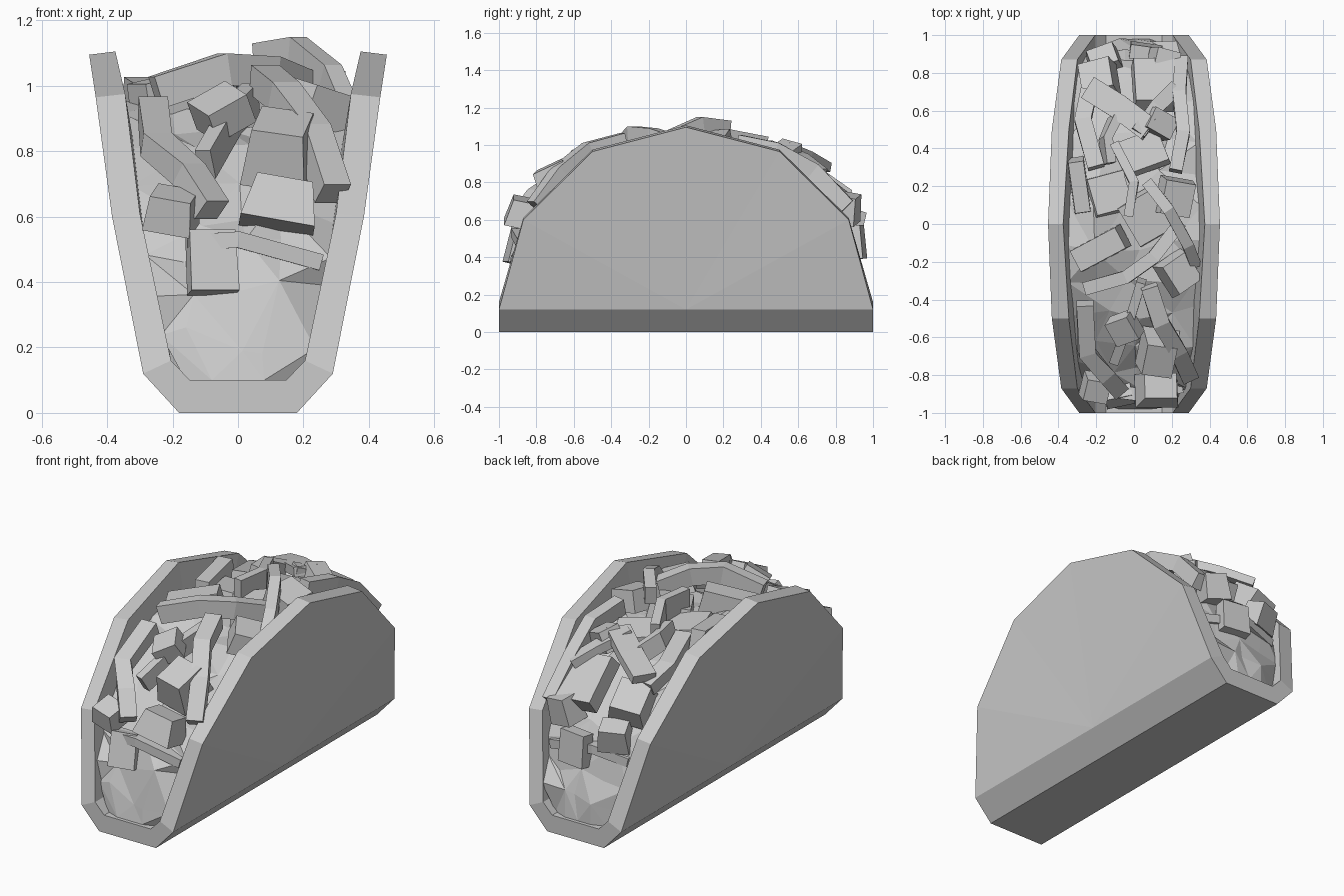
import bpy, bmesh, math, random
from mathutils import Vector, Matrix, Euler

random.seed(11)
cube = bpy.data.objects.get("Cube")
if cube:
    bpy.data.objects.remove(cube, do_unlink=True)

grey = bpy.data.materials.new("plain grey")
grey.use_nodes = True
tone = (0.6, 0.6, 0.6, 1)
grey.diffuse_color = tone
grey.node_tree.nodes["Principled BSDF"].inputs["Base Color"].default_value = tone


def finish(name, bm):
    bmesh.ops.recalc_face_normals(bm, faces=bm.faces[:])
    mesh = bpy.data.meshes.new(name)
    bm.to_mesh(mesh)
    bm.free()
    mesh.materials.append(grey)
    obj = bpy.data.objects.new(name, mesh)
    bpy.context.collection.objects.link(obj)


# Folded shell: (y, z, outer x, inner x) along the front half of the rim
half_rim = [(-1, .12, .29, .205), (-.87, .6, .385, .3), (-.5, .965, .435, .345), (0, 1.095, .455, .375)]
rim = half_rim + [(-y, z, a, b) for y, z, a, b in reversed(half_rim[:-1])]


def inner_height(y, z):
    return .16 if abs(y) == 1 else z + .01


def build_shell():
    bm = bmesh.new()
    ends = {}
    for side in (-1, 1):
        outer = [bm.verts.new((side * a, y, z)) for y, z, a, b in rim]
        inner = [bm.verts.new((side * b, y, inner_height(y, z))) for y, z, a, b in rim]
        for row, centre in ((outer, (side * .29, 0, .12)), (inner, (side * .205, 0, .16))):
            hub = bm.verts.new(centre)
            for p, q in zip(row, row[1:]):
                bm.faces.new((hub, p, q))
        for i in range(len(rim) - 1):
            bm.faces.new((outer[i], outer[i + 1], inner[i + 1], inner[i]))
        base = [bm.verts.new((side * .18, y, 0)) for y in (-1, 1)]
        floor = [bm.verts.new((side * .147, y, .1)) for y in (-1, 1)]
        # slanted lower edges, outside and inside
        bm.faces.new((outer[0], outer[-1], base[1], base[0]))
        bm.faces.new((inner[0], inner[-1], floor[1], floor[0]))
        for e in (0, 1):
            bm.faces.new((outer[-e], inner[-e], floor[e], base[e]))
        ends[side] = base, floor
    (bl, fl), (br, fr) = ends[-1], ends[1]
    bm.faces.new((bl[0], bl[1], br[1], br[0]))
    bm.faces.new((fl[0], fl[1], fr[1], fr[0]))
    for e in (0, 1):
        bm.faces.new((bl[e], br[e], fr[e], fl[e]))
    finish("shell", bm)


# Faceted filling that follows the rim and runs into the walls
def half_width(z):
    return .16 + (z - .1) * .9 if z < .16 else .225 + (z - .16) * .175


def build_filling():
    bm = bmesh.new()
    half = [(-.98, .1), (-.97, .22), (-.92, .36), (-.86, .5), (-.78, .61),
            (-.64, .73), (-.48, .83), (-.3, .89), (-.12, .92)]
    path = half + [(-y, z) for y, z in reversed(half)]
    rows = []
    for y, z in path:
        wob = 0 if z == .1 else .045
        row = []
        for u in (-1, -.5, 0, .5, 1):
            wall = abs(u) == 1
            x = u * half_width(z) + (0 if wall else random.uniform(-wob, wob))
            row.append(bm.verts.new((x, y * (.97 if wall else 1) + random.uniform(-wob, wob) * .8,
                                     z + random.uniform(-wob, wob))))
        rows.append(row)
    for j, (r, s) in enumerate(zip(rows, rows[1:])):
        for i in range(4):
            # alternate diagonals make the crumbly facets
            if (i + j) % 2:
                bm.faces.new((r[i], r[i + 1], s[i + 1]))
                bm.faces.new((r[i], s[i + 1], s[i]))
            else:
                bm.faces.new((r[i], r[i + 1], s[i]))
                bm.faces.new((r[i + 1], s[i + 1], s[i]))
    finish("filling", bm)


# Bent shred with a rectangular section along a short path
def shred(name, *path, wide=.09, thick=.05, roll=0):
    bm = bmesh.new()
    pts = [Vector(p) for p in path]
    rings = []
    for i, p in enumerate(pts):
        along = (pts[min(i + 1, len(pts) - 1)] - pts[max(i - 1, 0)]).normalized()
        across = along.cross(Vector((0, 0, 1))).normalized()
        across = Matrix.Rotation(math.radians(roll), 3, along) @ across
        up = across.cross(along)
        rings.append([bm.verts.new(p + across * wide / 2 * a + up * thick / 2 * b)
                      for a, b in ((-1, -1), (1, -1), (1, 1), (-1, 1))])
    for r, s in zip(rings, rings[1:]):
        for k in range(4):
            bm.faces.new((r[k - 1], r[k], s[k], s[k - 1]))
    bm.faces.new(rings[0])
    bm.faces.new(rings[-1])
    finish(name + "_shred", bm)


# Chopped block with a slightly tapered top
def chunk(name, place, size, turn=(0, 0, 0), taper=.85):
    bm = bmesh.new()
    bmesh.ops.create_cube(bm, size=1)
    for v in bm.verts:
        if v.co.z > 0:
            v.co.x *= taper
            v.co.y *= taper
    spin = Euler([math.radians(t) for t in turn]).to_matrix().to_4x4()
    bm.transform(Matrix.Translation(place) @ spin @ Matrix.Diagonal((*size, 1)))
    finish(name + "_chunk", bm)


build_shell()
build_filling()

# Front pieces
chunk("front_plate", (-.08, -.91, .46), (.15, .07, .19), (-14, 0, 12), .95)
chunk("front_left", (-.2, -.87, .62), (.15, .14, .11), (20, 10, -10))
chunk("front_right", (.13, -.87, .64), (.23, .18, .14), (-12, 10, 0), .75)
chunk("front_upper_right", (.13, -.69, .81), (.2, .22, .18), (25, 8, -8), .8)
chunk("front_tilted", (-.05, -.55, .92), (.14, .14, .1), (20, -28, 20), 1)
shred("front_low", (-.15, -.88, .52), (0, -.9, .53), (.25, -.86, .46), wide=.07)
shred("front_left_long", (-.26, -.42, .93), (-.25, -.68, .82), (-.15, -.8, .73), (-.08, -.88, .62), wide=.09, thick=.08)
shred("front_right_long", (.08, -.33, 1.02), (.14, -.52, .97), (.23, -.67, .85), (.29, -.8, .67), thick=.09)
shred("front_middle", (.04, -.3, .96), (-.02, -.5, .9), (-.1, -.72, .76), wide=.05, thick=.1)

# Middle pieces
chunk("middle_left", (-.18, -.13, .97), (.29, .13, .13), (0, -12, 28), .95)
chunk("middle_top", (.22, .14, 1), (.18, .2, .12), (5, 15, -10), .9)
chunk("middle_right", (.24, -.26, .94), (.18, .2, .12), (10, 15, 35))
chunk("middle_flat", (.07, .04, .94), (.24, .26, .1), (5, -8, 30), .9)
chunk("middle_back_flat", (-.13, .16, .93), (.22, .22, .08), (-6, 8, 15), .9)
chunk("left_wall", (-.29, .2, .95), (.09, .3, .13), (5, 0, 8), .9)
shred("middle_cross", (-.25, -.34, .98), (-.04, -.28, 1.05), (.1, -.18, 1.04), (.24, 0, .98), wide=.07, thick=.1)
shred("middle_diagonal", (.07, .22, 1.08), (.18, .08, 1.1), (.28, -.1, 1.02), (.32, -.2, .93), wide=.06, thick=.1)
shred("middle_thin", (-.03, .04, 1.02), (0, .22, 1.02), (-.1, .42, .98), wide=.05, thick=.13)
shred("left_thin", (-.13, .32, .98), (-.15, .45, .97), (-.1, .56, .92), wide=.05, thick=.1, roll=15)

# Back pieces
chunk("back_wide", (.11, .74, .78), (.23, .3, .09), (-38, 5, 0), .95)
chunk("back_left", (-.19, .76, .75), (.2, .22, .12), (-35, -8, 15))
chunk("back_corner_left", (-.16, .87, .59), (.17, .13, .14), (-20, 0, 20))
chunk("back_corner_right", (.16, .86, .66), (.15, .13, .15), (-10, 12, -15))
chunk("back_plate", (.06, .91, .48), (.17, .08, .18), (5, 0, -8), .95)
chunk("back_middle", (.13, .53, .94), (.15, .12, .12), (-15, 20, -30), 1)
chunk("back_flat", (.05, .38, .93), (.24, .2, .08), (-12, 8, 20), .9)
shred("back_broad", (-.24, .72, .88), (-.08, .62, .94), (.08, .5, .99), wide=.13)
shred("back_cross", (.02, .48, .99), (.12, .62, .93), (.22, .72, .85), wide=.08)
shred("back_right_long", (.22, .28, 1.01), (.26, .48, .97), (.24, .68, .86), (.25, .86, .67), wide=.07, thick=.09)
shred("back_left_long", (-.2, .3, .95), (-.27, .55, .89), (-.24, .7, .82), thick=.07)
shred("back_low", (-.24, .85, .46), (-.05, .89, .5), (.24, .85, .44), wide=.07)
